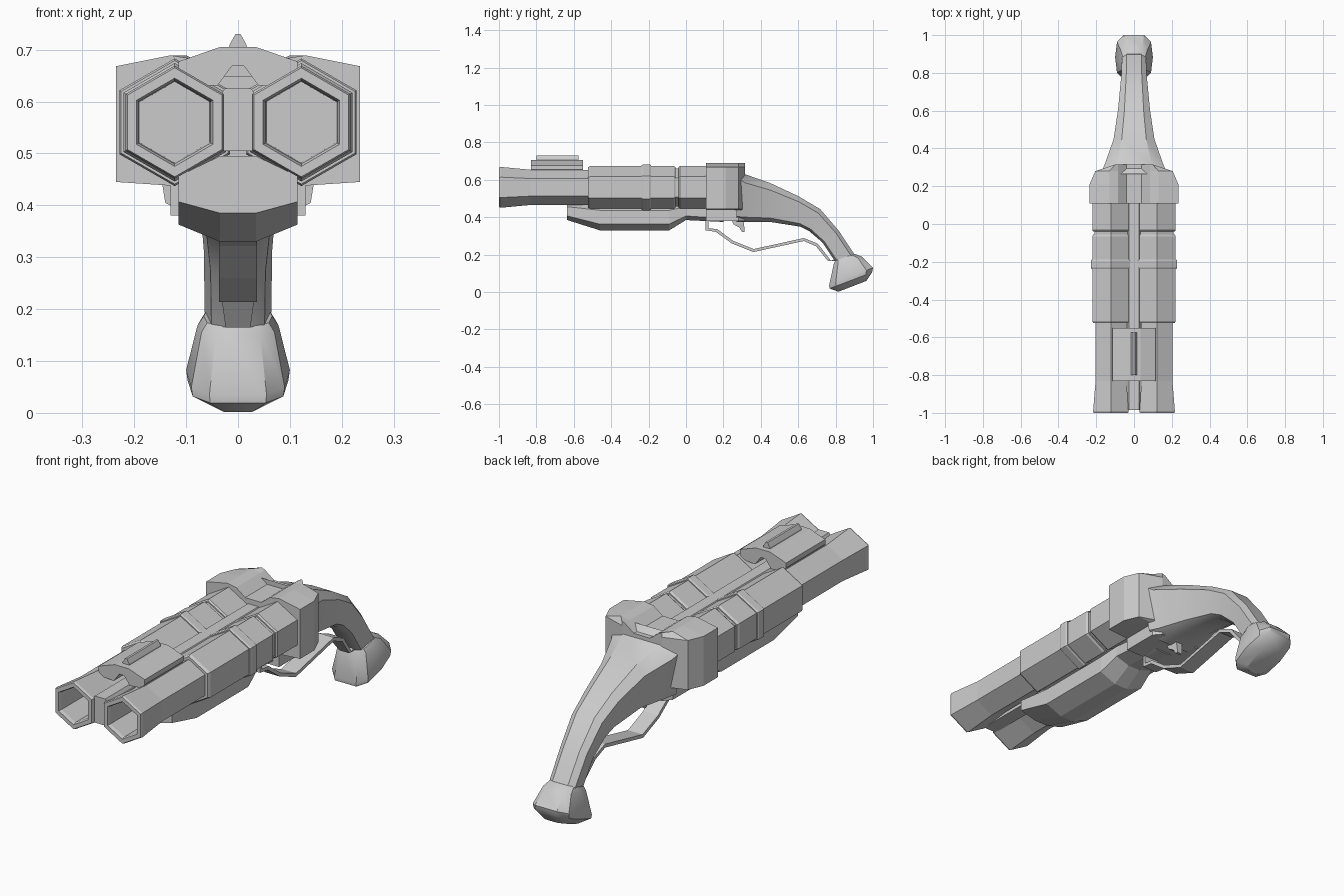
import bpy, bmesh, math


def skin(name, rings, smooth=0):
    """Bridge closed rings of points and cap both ends."""
    bm = bmesh.new()
    loops = [[bm.verts.new(p) for p in ring] for ring in rings]
    n = len(loops[0])
    for a, b in zip(loops, loops[1:]):
        for i in range(n):
            bm.faces.new((a[i], a[(i + 1) % n], b[(i + 1) % n], b[i]))
    bm.faces.new(loops[0])
    bm.faces.new(loops[-1])
    bmesh.ops.remove_doubles(bm, verts=bm.verts, dist=1e-5)
    bmesh.ops.recalc_face_normals(bm, faces=bm.faces)
    me = bpy.data.meshes.new(name)
    bm.to_mesh(me)
    bm.free()
    ob = bpy.data.objects.new(name, me)
    bpy.context.collection.objects.link(ob)
    if smooth:
        bpy.ops.object.select_all(action='DESELECT')
        ob.select_set(True)
        bpy.context.view_layer.objects.active = ob
        bpy.ops.object.shade_smooth_by_angle(angle=math.radians(smooth))
    return ob


def mirrored(half):
    return half + [(-x, z) for x, z in reversed(half) if x > 1e-6]


def loft(name, sections, half, cx=0, smooth=0):
    """Sections: lower (y, z), upper (y, z), half width; half: (width, height) factors."""
    return skin(name, [[(cx + u * w, y0 + v * (y1 - y0), z0 + v * (z1 - z0))
                        for u, v in mirrored(half)]
                       for y0, z0, y1, z1, w in sections], smooth)


def prism(name, half, stations):
    """Extrude a mirrored front outline; stations: (y, maximum half width)."""
    return skin(name, [[(max(-m, min(m, x)), y, z) for x, z in mirrored(half)]
                       for y, m in stations])


HEX = [(0, 0), (1, .25), (1, .75), (0, 1)]
BOX = [(1, 0), (1, 1)]

# Twin hexagonal barrels with bores, sleeves, groove and raised band: (y, radius)
barrel = [(-.6, .078), (-.985, .080), (-1, .085), (-1, .105), (-.99, .109),
          (-.83, .094), (-.525, .094), (-.525, .107), (-.513, .114),
          (-.237, .114), (-.237, .119), (-.23, .123), (-.195, .123),
          (-.188, .119), (-.188, .114), (-.065, .114), (-.056, .108),
          (-.056, .102), (-.04, .102), (-.04, .108), (-.033, .114), (.15, .114)]
for side, cx in (("left", -.122), ("right", .122)):
    loft("barrel_" + side,
         [(y, .56 - r, y, .56 + r, r * .866) for y, r in barrel], HEX, cx)

# Rib joining the barrels
prism("barrel_rib", [(.034, .505), (.034, .612), (.026, .625)],
      [(-.985, 1), (.12, 1)])

# Front sight saddle and blade
prism("sight_saddle", [(0, .668), (.012, .668), (.04, .63), (.1, .635),
                       (.115, .655), (.115, .677), (.035, .705), (0, .705)],
      [(-.83, 1), (-.55, 1)])
prism("sight_blade", [(.018, .70), (.016, .71), (.005, .73)],
      [(-.8, 1), (-.575, 1)])

# Receiver block with two humps and tapered rear
prism("receiver", [(0, .648), (.04, .648), (.085, .682), (.13, .689),
                   (.235, .668), (.235, .445), (.13, .438), (.13, .38), (0, .38)],
      [(.108, 1), (.21, 1), (.28, .205), (.315, .10)])

# Fore-end under the barrels
loft("fore_end", [(-.635, .385, -.635, .495, .115), (-.46, .33, -.46, .495, .115),
                  (-.09, .33, -.09, .495, .115), (0, .385, 0, .495, .10),
                  (.2, .375, .2, .47, .10)],
     [(.3, 0), (1, .2), (1, .65), (.3, 1)])

# Curved grip
loft("grip", [(.27, .375, .265, .67, .175), (.316, .375, .316, .63, .155),
              (.45, .375, .45, .583, .108), (.61, .35, .60, .513, .085),
              (.66, .325, .717, .444, .075), (.73, .265, .818, .326, .066),
              (.80, .16, .905, .195, .064)],
     [(.45, 0), (.8, .1), (1, .82), (.6, 1)], smooth=35)

# Pommel with domed end
loft("pommel", [(.797, .168, .90, .205, .066), (.79, .15, .942, .188, .078),
                (.765, .035, 1.0, .13, .1), (.768, .019, .995, .105, .097),
                (.815, .002, .965, .06, .05)],
     [(.55, 0), (.9, .15), (1, .5), (.9, .85), (.55, 1)], smooth=35)

# Trigger guard strap
loft("trigger_guard", [(.105, .39, .12, .39, .037), (.105, .33, .12, .342, .037),
                       (.16, .322, .168, .336, .037), (.245, .26, .252, .274, .037),
                       (.36, .214, .362, .23, .037), (.63, .273, .63, .289, .037),
                       (.695, .245, .705, .258, .035), (.76, .165, .775, .168, .024),
                       (.80, .165, .81, .18, .024)], BOX)

# Trigger
loft("trigger", [(.24, .39, .305, .39, .016), (.255, .362, .31, .365, .016),
                 (.285, .345, .312, .345, .014), (.3, .322, .312, .322, .012)], BOX)
